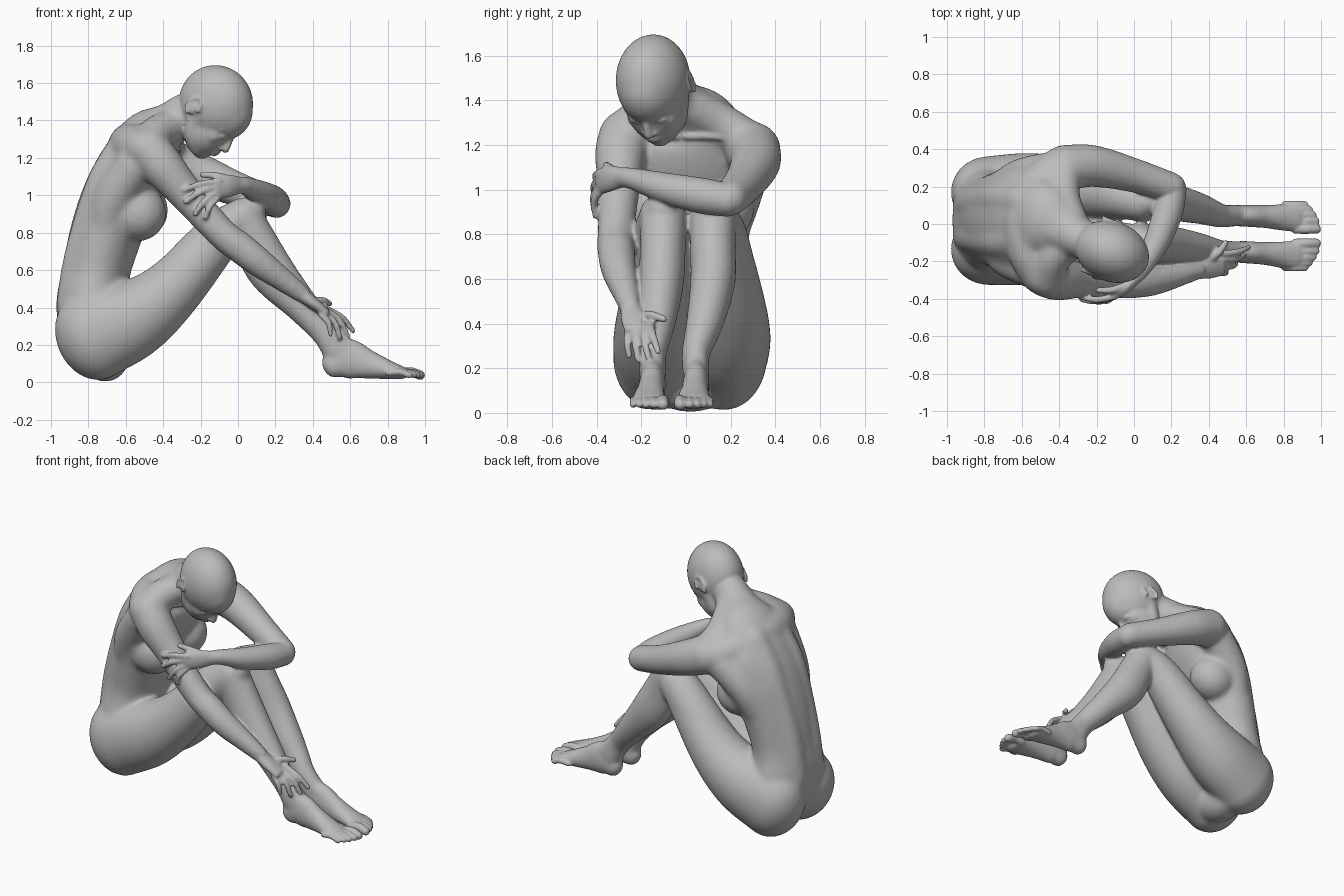
import bpy, bmesh, math
from mathutils import Vector, Matrix

bm = bmesh.new()
SIDES = 40


def spline(pts, steps=8):
    """Smooth list of (x, y, z, width, depth) samples through the given points."""
    p = [Vector(q) for q in pts]
    p = [p[0] * 2 - p[1]] + p + [p[-1] * 2 - p[-2]]
    out = []
    for a, b, c, d in zip(p, p[1:], p[2:], p[3:]):
        for k in range(steps):
            t = k / steps
            out.append((b * 2 + (c - a) * t + (a * 2 - b * 5 + c * 4 - d) * t * t
                        + (b * 3 - a - c * 3 + d) * t ** 3) * 0.5)
    return out + [p[-2]]


def tube(pts, ref=(0, 1, 0)):
    """Round-ended tube; width is measured along ref, depth across it."""
    s = spline([tuple(q) if len(q) == 5 else (*q, q[3]) for q in pts])
    pos = [Vector(q[:3]) for q in s]
    n = len(s)
    rings = []
    for i in range(n):
        t = (pos[min(i + 1, n - 1)] - pos[max(i - 1, 0)]).normalized()
        w = Vector(ref) - t * t.dot(Vector(ref))
        w.normalize()
        stops = [(0, 1)]
        caps = [(math.sin(a), math.cos(a)) for a in (0.2, 0.45, 0.7, 0.95, 1.2, 1.45)]
        if i == 0:
            stops = [(-o, k) for o, k in reversed(caps)] + stops
        if i == n - 1:
            stops = stops + caps
        for off, k in stops:
            c = pos[i] + t * off * min(s[i][3], s[i][4])
            rings.append((c, w * s[i][3] * k, t.cross(w) * s[i][4] * k))
    vs = [[bm.verts.new(c + w * math.cos(a) + d * math.sin(a))
           for a in (2 * math.pi * j / SIDES for j in range(SIDES))] for c, w, d in rings]
    for r0, r1 in zip(vs, vs[1:]):
        for j in range(SIDES):
            k = (j + 1) % SIDES
            bm.faces.new((r0[j], r0[k], r1[k], r1[j]))
    bm.faces.new(vs[0][::-1])
    bm.faces.new(vs[-1])


def blob(center, radii, axes=None):
    """Ellipsoid, optionally turned to the given axes."""
    rot = axes.to_4x4() if axes else Matrix.Identity(4)
    m = Matrix.Translation(center) @ rot @ Matrix.Diagonal((*radii, 1))
    bmesh.ops.create_uvsphere(bm, u_segments=40, v_segments=24, radius=1, matrix=m)


def fuse(name, voxel, rounds, grow=0):
    """Turn the parts built so far into one softened skin object."""
    bmesh.ops.recalc_face_normals(bm, faces=bm.faces)
    mesh = bpy.data.meshes.new(name)
    bm.to_mesh(mesh)
    bm.clear()
    ob = bpy.data.objects.new(name, mesh)
    bpy.context.collection.objects.link(ob)
    m = ob.modifiers.new("fuse", 'REMESH')
    m.mode, m.voxel_size, m.use_smooth_shade = 'VOXEL', voxel, True
    m = ob.modifiers.new("soften", 'SMOOTH')
    m.factor, m.iterations = .5, rounds
    if grow:
        m = ob.modifiers.new("grow", 'DISPLACE')
        m.strength, m.mid_level = grow, 0
    return ob


def bake(ob):
    """Evaluate a fused object to a plain mesh and remove the object."""
    bpy.context.view_layer.update()
    mesh = bpy.data.meshes.new_from_object(ob.evaluated_get(bpy.context.evaluated_depsgraph_get()))
    bpy.data.objects.remove(ob)
    return mesh


# Torso and neck, from seat to skull
tube([(-.71, .02, .13, .18, .12), (-.74, .02, .24, .27, .18), (-.775, .02, .4, .275, .19),
      (-.76, .02, .58, .24, .175), (-.71, .02, .78, .255, .185), (-.64, .02, .98, .285, .19),
      (-.55, .02, 1.15, .29, .19), (-.465, .01, 1.3, .22, .16), (-.37, -.03, 1.375, .13, .11),
      (-.28, -.08, 1.43, .1, .11), (-.2, -.1, 1.46, .1, .1)])
for s in (-1, 1):
    # Back muscles either side of the spine
    tube([(-.885, .02 + .085 * s, .42, .08), (-.855, .02 + .09 * s, .62, .08),
          (-.795, .02 + .1 * s, .85, .08), (-.705, .02 + .11 * s, 1.08, .09),
          (-.585, .02 + .1 * s, 1.26, .1)])
# Shoulder girdle, side muscles, neck slopes and collarbones
tube([(-.42, .29, 1.18, .1), (-.53, .17, 1.225, .11), (-.575, .02, 1.265, .11),
      (-.56, -.14, 1.265, .11), (-.5, -.27, 1.25, .1)], (0, 0, 1))
tube([(-.56, 0, 1.28, .1), (-.48, -.01, 1.34, .1), (-.38, -.04, 1.385, .1)])
tube([(-.48, .275, 1.13, .1), (-.62, .235, .98, .1), (-.72, .17, .74, .08)])
tube([(-.55, -.235, 1.16, .1), (-.67, -.18, .97, .1), (-.73, -.13, .74, .08)])
tube([(-.32, -.02, 1.39, .08), (-.38, .15, 1.3, .085), (-.37, .3, 1.2, .09)], (0, 0, 1))
tube([(-.34, -.1, 1.38, .08), (-.43, -.18, 1.33, .09), (-.47, -.28, 1.26, .09)], (0, 0, 1))
# Breasts
blob((-.535, -.135, .905), (.145, .135, .145))
blob((-.525, .165, .92), (.145, .135, .145))
# Left upper arm, and right arm reaching down to the shin
tube([(-.37, .3, 1.18, .118), (-.22, .31, 1.12, .106), (0, .26, 1.03, .086),
      (.2, .195, .96, .075)], (0, 0, 1))
tube([(-.47, -.278, 1.24, .108), (-.4, -.295, 1.15, .108), (-.28, -.3, 1.01, .088),
      (-.09, -.315, .8, .076), (.02, -.312, .715, .078), (.12, -.3, .635, .072),
      (.25, -.27, .54, .056), (.35, -.247, .465, .042)])

# Legs: y positions run hip, thigh, low thigh, knee, calf, shin, ankle, ball
LEGS = ((-1, (-.135, -.13, -.115, -.105, -.11, -.13, -.15, -.165)),
        (1, (.17, .185, .155, .12, .12, .085, .045, .035)))
for s, y in LEGS:
    tube([(-.78, y[0], .245, .185, .235), (-.56, y[1], .34, .188, .205),
          (-.36, y[1], .49, .163, .16), (-.11, y[2], .77, .12, .12)])
trunk = bake(fuse("trunk", .017, 10, .007))

# Knees, shins and insteps
for s, y in LEGS:
    tube([(-.36, y[1], .49, .155, .15), (-.11, y[2], .775, .122, .124), (.03, y[3], .885, .1, .1)])
    tube([(.035, y[3], .875, .1, .1), (.09, y[3], .75, .098, .115), (.18, y[4], .59, .097, .12),
          (.34, y[5], .41, .08, .088), (.46, y[6], .27, .06, .07), (.52, y[6], .16, .055, .062)])
    blob((.075, y[3], .915), (.07, .07, .075))
    a, b = y[6], y[7]
    tube([(.505, a, .09, .05, .068), (.58, a, .125, .055, .108), (.7, (a + b) / 2, .095, .058, .074),
          (.8, b, .068, .07, .049), (.88, b, .05, .076, .03)])
    tube([(.48, a, .28, .05), (.56, a, .19, .05), (.68, a, .125, .045)])
    for v in (-1, 1):
        blob((.53, a + .04 * v, .18), (.03, .016, .03))
lower_legs = bake(fuse("lower_legs", .012, 12, .004))

# Head, in its own turned and bowed frame
yaw, pitch = math.radians(-22), math.radians(50)
h = Vector((math.cos(yaw), math.sin(yaw), 0))
up = Vector((0, 0, 1))
fwd = h * math.cos(pitch) - up * math.sin(pitch)
crown = h * math.sin(pitch) + up * math.cos(pitch)
side = crown.cross(fwd)
AXES = Matrix((fwd, side, crown)).transposed()


def H(a, b, c):
    return Vector((-.12, -.147, 1.463)) + fwd * a + side * b + crown * c


blob(H(-.02, 0, .02), (.205, .158, .2), AXES)       # skull
blob(H(.04, 0, .03), (.155, .13, .155), AXES)       # forehead
blob(H(.07, 0, -.1), (.115, .12, .15), AXES)        # face
blob(H(.115, 0, -.2), (.052, .055, .05), AXES)      # chin
for s in (-1, 1):                                   # jaw and cheekbones
    tube([(*H(-.01, .095 * s, -.1), .04), (*H(.04, .078 * s, -.17), .04), (*H(.1, .03 * s, -.2), .045)])
    blob(H(.115, .08 * s, -.075), (.045, .035, .035), AXES)
skull = bake(fuse("skull", .012, 8, .003))

blob(H(.178, 0, -.142), (.02, .042, .013), AXES)    # upper lip
blob(H(.175, 0, -.163), (.02, .036, .013), AXES)    # lower lip
tube([(*H(.168, 0, -.015), .016), (*H(.19, 0, -.06), .017), (*H(.203, 0, -.096), .021)], side)
for s in (-1, 1):
    blob(H(.182, .022 * s, -.104), (.022, .017, .015), AXES)                   # nostrils
    blob(H(.15, .06 * s, -.045), (.024, .032, .017), AXES)                     # eyes
    tube([(*H(.166, .025 * s, -.01), .012), (*H(.158, .06 * s, -.002), .012),
          (*H(.132, .1 * s, -.012), .01)], crown)                              # brows
    blob(H(-.045, .15 * s, -.045), (.028, .012, .042), AXES)                   # inner ears
    rim = [(*H(-.05 + .036 * math.cos(a), (.165 + .014 * math.sin(a / 2)) * s,
               -.04 + .055 * math.sin(a)), .01) for a in (-1.7, -2.6, -3.6, -4.5, -5.4, -6.2)]
    tube(rim, side)                                                            # ear rims

# Toes, big one first
for s, y in LEGS:
    for k in range(5):
        r = (.026, .019, .018, .017, .017)[k]
        ty = y[7] - s * .062 + s * (0, .042, .076, .106, .134)[k]
        x = (.965, .965, .95, .93, .905)[k]
        tube([(x - .1, ty, .05, r), (x - .04, ty, .055, r), (x + .01, ty, .038, r)])

# Collarbones
tube([(-.33, 0, 1.24, .018), (-.32, .12, 1.24, .018), (-.31, .25, 1.23, .018)], (0, 0, 1))
tube([(-.34, -.04, 1.24, .018), (-.37, -.15, 1.26, .018), (-.42, -.25, 1.28, .018)], (0, 0, 1))

# Left forearm folded across the knees, and the palms
tube([(.205, .185, .955, .076), (.18, .06, .975, .08), (.12, -.1, 1.01, .068),
      (.04, -.24, 1.05, .048, .048), (0, -.295, 1.055, .045, .035)], (0, 0, 1))
tube([(.01, -.285, 1.055, .045, .033), (-.05, -.345, 1.05, .06, .03),
      (-.115, -.385, 1.035, .058, .024)], (0, 0, 1))
tube([(.34, -.25, .47, .045, .038), (.4, -.235, .425, .058, .033), (.46, -.215, .38, .064, .026)])

# Fingers: base and tip, with a bend of the middle joint
left_fingers = [((-.1, -.388, 1.075), (-.285, -.392, 1.03)), ((-.125, -.391, 1.045), (-.28, -.405, .965)),
                ((-.125, -.393, 1.01), (-.23, -.408, .9)), ((-.11, -.391, .985), (-.175, -.405, .88)),
                ((-.02, -.32, 1.08), (-.19, -.355, 1.11))]
right_fingers = [((.47, -.16, .395), (.615, -.125, .275)), ((.475, -.19, .385), (.585, -.17, .25)),
                 ((.465, -.225, .37), (.545, -.215, .24)), ((.445, -.26, .36), (.495, -.255, .255)),
                 ((.38, -.2, .435), (.49, -.1, .42))]
for fingers, bend in ((left_fingers, (-.006, -.014, .008)), (right_fingers, (.014, -.006, .01))):
    for k, (a, b) in enumerate(fingers):
        r = .02 if k == 4 else .0178 - .001 * (k == 3)
        mid = (Vector(a) + Vector(b)) / 2 + Vector(bend)
        tube([(*a, r), (*mid, r), (*b, r * .8)], (.3, .8, .5))

# Join every part into one smooth figure
for part in (trunk, lower_legs, skull):
    bm.from_mesh(part)
    bpy.data.meshes.remove(part)
body = fuse("seated_figure", .0085, 4)
skin = bpy.data.materials.new("plain_grey")
skin.diffuse_color = (.5, .5, .5, 1)
body.data.materials.append(skin)
for face in body.data.polygons:
    face.material_index = 0
bm.free()
